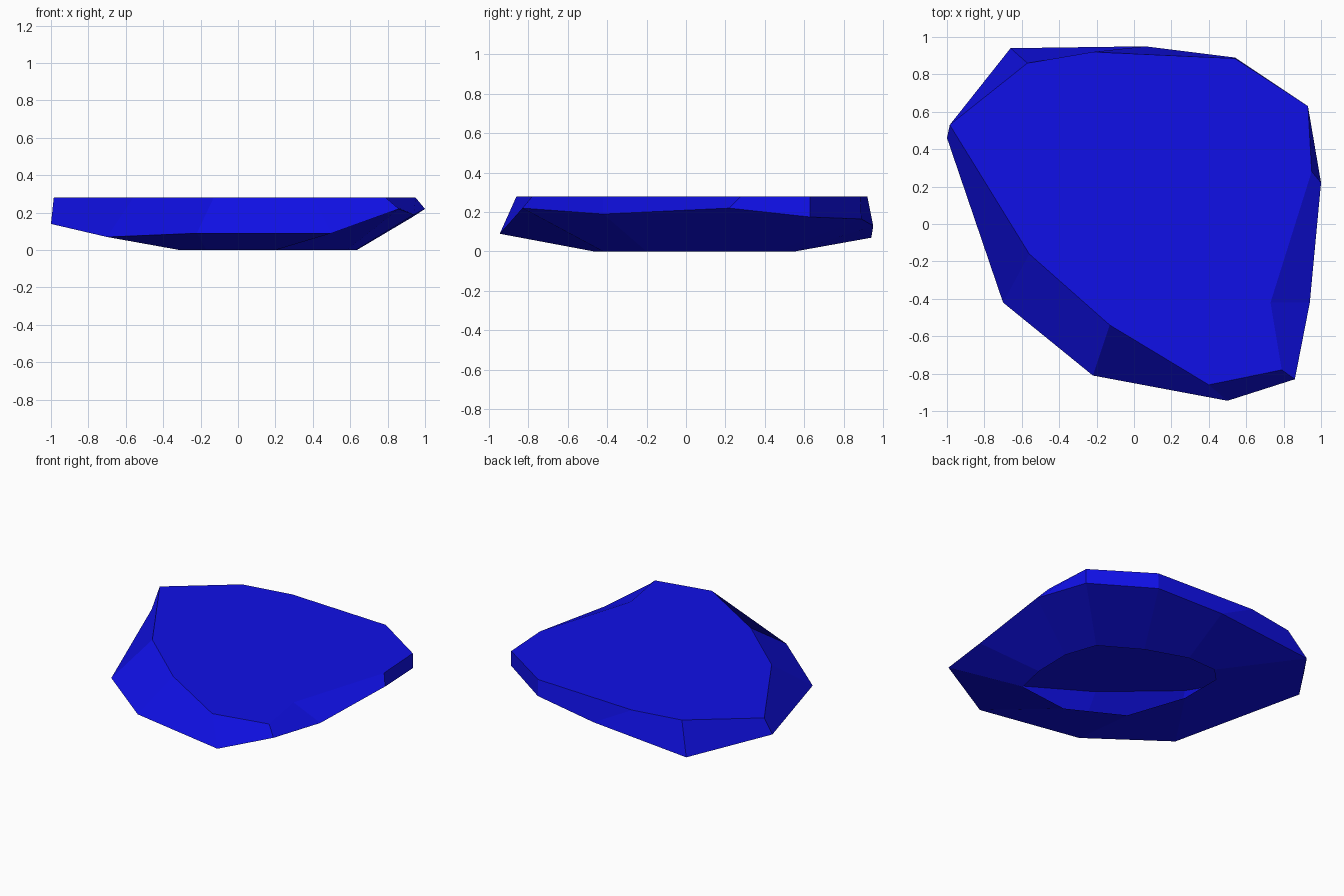
import bpy
import bmesh

default = bpy.data.objects.get("Cube")
if default:
    bpy.data.objects.remove(default, do_unlink=True)

# Single blue colour
blue = bpy.data.materials.new("deep_blue")
blue.use_nodes = True
color = (0.005, 0.005, 0.8, 1.0)
blue.diffuse_color = color
blue.node_tree.nodes["Principled BSDF"].inputs["Base Color"].default_value = color

# Outlines, counter-clockwise from the front left corner
TOP_HEIGHT = 0.28
top_rim = [(.79, -.78), (.73, -.42), (.95, .28), (.93, .63), (.54, .885), (-.22, .92),
           (-.57, .86), (-.985, .53), (-.56, -.16), (-.13, -.54), (.4, -.86)]
girdle = [(.86, -.83, .22), (.94, -.42, .19), (1, .22, .22), (.93, .63, .175),
          (.54, .89, .165), (.06, .95, .13), (-.66, .94, .07), (-1, .46, .14),
          (-.7, -.42, .07), (-.22, -.81, .09), (.5, -.945, .09)]
base_rim = [(.58, -.42), (.63, -.2), (.635, .07), (.56, .29), (.29, .45), (0, .55),
            (-.22, .54), (-.31, .45), (-.31, .14), (-.17, -.27), (.2, -.465)]

bm = bmesh.new()


def ring(points):
    return [bm.verts.new(p) for p in points]


def bridge(lower, upper):
    n = len(lower)
    for i in range(n):
        j = (i + 1) % n
        bm.faces.new((lower[i], lower[j], upper[j], upper[i]))


# Faceted slab: flat cap, two bands of facets, open underside
base = ring((x, y, 0) for x, y in base_rim)
middle = ring(girdle)
top = ring((x, y, TOP_HEIGHT) for x, y in top_rim)
bridge(base, middle)
bridge(middle, top)
bm.faces.new(top)

mesh = bpy.data.meshes.new("stone_slab")
bm.to_mesh(mesh)
bm.free()
mesh.materials.append(blue)
slab = bpy.data.objects.new("stone_slab", mesh)
bpy.context.collection.objects.link(slab)
